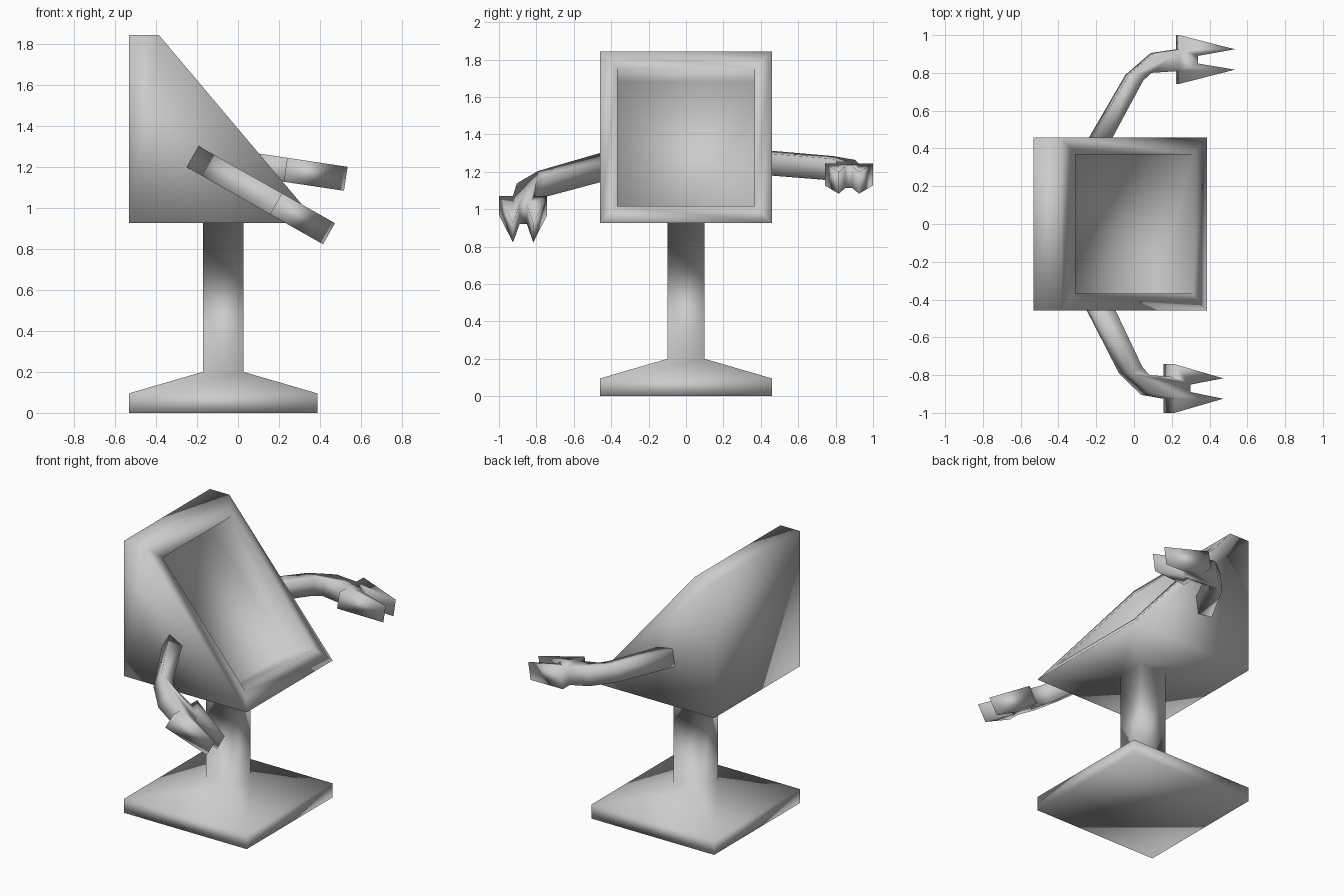
import bpy, bmesh, math
from mathutils import Vector, Matrix

cube = bpy.data.objects.get("Cube")
if cube:
    bpy.data.objects.remove(cube, do_unlink=True)

grey = bpy.data.materials.new("plain_grey")
grey.use_nodes = True
COLOUR = (0.6, 0.6, 0.6, 1)
grey.diffuse_color = COLOUR
grey.node_tree.nodes["Principled BSDF"].inputs["Base Color"].default_value = COLOUR


def finish(name, bm):
    """Turn a bmesh into a smooth grey object."""
    bmesh.ops.recalc_face_normals(bm, faces=bm.faces)
    for f in bm.faces:
        f.smooth = True
    me = bpy.data.meshes.new(name)
    bm.to_mesh(me)
    bm.free()
    me.materials.append(grey)
    ob = bpy.data.objects.new(name, me)
    bpy.context.collection.objects.link(ob)
    return ob


# Foot, post and wedge-shaped head, lofted through rectangular rings
# each ring: x min, x max, half width in y, z
rings = [(-0.532, 0.387, 0.459, 0.0), (-0.532, 0.387, 0.459, 0.095),
         (-0.171, 0.026, 0.098, 0.2), (-0.171, 0.026, 0.098, 0.926),
         (-0.532, 0.387, 0.459, 0.926), (-0.532, -0.386, 0.459, 1.842)]
bm = bmesh.new()
loops = [[bm.verts.new(p) for p in ((a, -w, z), (b, -w, z), (b, w, z), (a, w, z))]
         for a, b, w, z in rings]
bm.faces.new(loops[0])
bm.faces.new(loops[-1])
for low, high in zip(loops, loops[1:]):
    for i in range(4):
        j = (i + 1) % 4
        face = bm.faces.new((low[i], low[j], high[j], high[i]))
        if i == 1:
            screen = face           # ends as the sloping front of the head
bmesh.ops.recalc_face_normals(bm, faces=bm.faces)

# Screen frame and deep recess in the sloping front
centre = screen.calc_center_median()
for scale, shift in ((0.8, Vector((0, 0, 0))), (1.0, Vector((-0.19, 0, -0.07)))):
    screen = bmesh.ops.extrude_discrete_faces(bm, faces=[screen])["faces"][0]
    for v in screen.verts:
        v.co = centre + (v.co - centre) * scale + shift
finish("head_on_stand", bm)

# Bent arm with a two-fingered hand: outline as (along, outward)
ARM = [(0.0, 0.45), (0.2, 0.79), (0.335, 0.905), (0.471, 0.925),
       (0.471, 1.0), (0.768, 0.925), (0.57, 0.89), (0.57, 0.85),
       (0.768, 0.817), (0.471, 0.742), (0.471, 0.81), (0.32, 0.80),
       (0.276, 0.757), (0.109, 0.45)]
THICK = 0.118


def arm(name, side, tilt, pivot):
    bm = bmesh.new()
    face = bm.faces.new([bm.verts.new((u, side * y, 0)) for u, y in ARM])
    top = bmesh.ops.extrude_face_region(bm, geom=[face])["geom"]
    bmesh.ops.translate(bm, vec=(0, 0, THICK),
                        verts=[g for g in top if isinstance(g, bmesh.types.BMVert)])
    bm.transform(Matrix.Translation(pivot) @ Matrix.Rotation(math.radians(tilt), 4, 'Y'))
    finish(name, bm)


arm("right_arm", -1, 29.5, Vector((-0.254, 0, 1.2)))
arm("left_arm", 1, 8.5, Vector((-0.243, 0, 1.196)))
